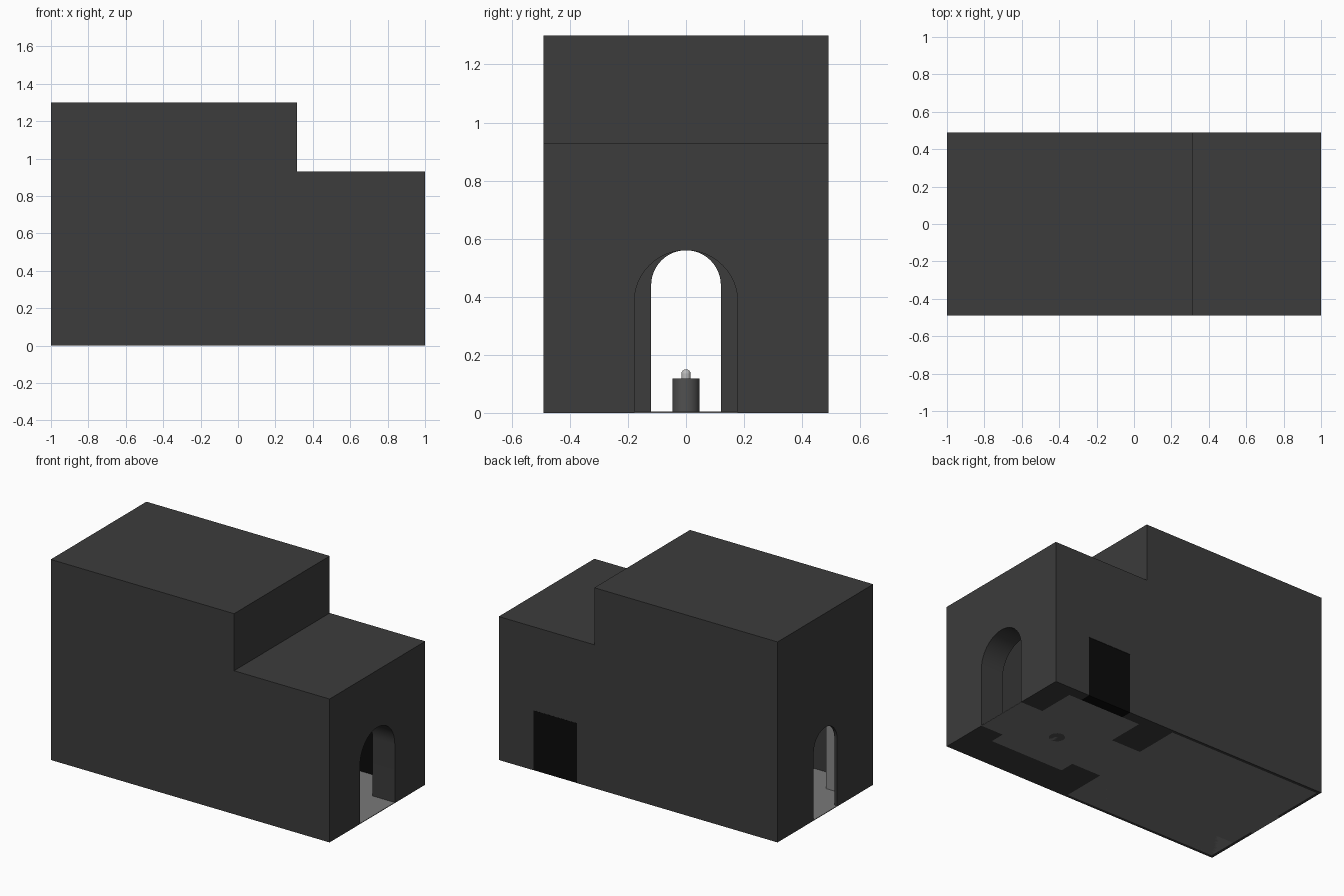
import bpy, bmesh, math
from mathutils import Vector

if "Cube" in bpy.data.objects:
    bpy.data.objects.remove(bpy.data.objects["Cube"])


def material(name, v):
    m = bpy.data.materials.new(name)
    m.diffuse_color = (v, v, v, 1)
    m.use_nodes = True
    m.node_tree.nodes["Principled BSDF"].inputs["Base Color"].default_value = m.diffuse_color
    return m


WALL = material("dark_wall", 0.045)
FLOOR = material("floor_grey", 0.19)
LIGHT = material("light_grey", 0.25)
BLACK = material("black", 0.003)
STONE = material("pedestal_grey", 0.08)
CAP = material("cap_grey", 0.5)


def prism(name, pts, axis, a, b, mat=None):
    """Extrude a 2D outline along an axis from a to b."""
    place = {"x": lambda p, t: (t, p[0], p[1]),
             "y": lambda p, t: (p[0], t, p[1]),
             "z": lambda p, t: (p[0], p[1], t)}[axis]
    off = Vector(place((0, 0), b - a))
    bm = bmesh.new()
    face = bm.faces.new([bm.verts.new(place(p, a)) for p in pts])
    ext = bmesh.ops.extrude_face_region(bm, geom=[face], use_keep_orig=True)
    verts = [g for g in ext["geom"] if isinstance(g, bmesh.types.BMVert)]
    bmesh.ops.translate(bm, vec=off, verts=verts)
    bmesh.ops.recalc_face_normals(bm, faces=bm.faces)
    me = bpy.data.meshes.new(name)
    bm.to_mesh(me)
    bm.free()
    ob = bpy.data.objects.new(name, me)
    bpy.context.collection.objects.link(ob)
    if mat:
        me.materials.append(mat)
    return ob


def box(name, x0, x1, y0, y1, z0, z1, mat=None):
    return prism(name, [(x0, y0), (x1, y0), (x1, y1), (x0, y1)], "z", z0, z1, mat)


def arch(name, half, top, x0, x1):
    """Round-topped opening running along x."""
    n = 24
    pts = [(half, -0.1)]
    pts += [(half * math.cos(math.pi * i / n),
             top - half + half * math.sin(math.pi * i / n)) for i in range(n + 1)]
    pts.append((-half, -0.1))
    return prism(name, pts, "x", x0, x1)


def smooth(ob):
    bpy.ops.object.select_all(action="DESELECT")
    ob.select_set(True)
    bpy.context.view_layer.objects.active = ob
    bpy.ops.object.shade_smooth_by_angle(angle=math.radians(30))


# stepped building shell
shell = prism("building_shell",
              [(-1, 0), (1, 0), (1, 0.93), (0.315, 0.93), (0.315, 1.3), (-1, 1.3)],
              "y", -0.49, 0.49, WALL)

# rooms, arched passages and back doorway
cutters = [
    box("hall_space", -0.98, 0.105, -0.47, 0.47, -0.1, 1.28),
    box("porch_space", 0.315, 0.84, -0.275, 0.42, -0.1, 0.86),
    arch("entry_arch", 0.178, 0.56, 0.8, 1.1),
    arch("inner_arch", 0.178, 0.56, 0.05, 0.36),
    arch("rear_arch", 0.12, 0.56, -1.1, -0.9),
    box("doorway", 0.44, 0.75, 0.38, 0.6, -0.1, 0.388),
]
bpy.context.view_layer.objects.active = shell
for c in cutters:
    mod = shell.modifiers.new(c.name, "BOOLEAN")
    mod.operation, mod.solver, mod.object = "DIFFERENCE", "EXACT", c
    bpy.ops.object.modifier_apply(modifier=mod.name)
    bpy.data.objects.remove(c)
smooth(shell)

# floor following the room plan
P = 0.178
plan = [(1, -P), (1, P), (0.84, P), (0.84, 0.42), (0.315, 0.42), (0.315, P),
        (0.105, P), (0.105, 0.47), (-0.98, 0.47), (-0.98, 0.12), (-1, 0.12),
        (-1, -0.12), (-0.98, -0.12), (-0.98, -0.47), (0.105, -0.47),
        (0.105, -P), (0.315, -P), (0.315, -0.275), (0.84, -0.275), (0.84, -P)]
prism("floor", plan, "z", 0, 0.004, FLOOR)

# double back door
for side, x0, x1 in (("left", 0.44, 0.595), ("right", 0.595, 0.75)):
    box("back_door_" + side, x0, x1, 0.42, 0.489, 0, 0.387, BLACK)

# corner closet in the hall
box("corner_closet", -0.98, -0.81, -0.47, -0.28, 0, 0.6, LIGHT)


def cylinder(name, x, y, r, z0, z1, mat):
    bpy.ops.mesh.primitive_cylinder_add(vertices=32, radius=r, depth=z1 - z0,
                                        location=(x, y, (z0 + z1) / 2))
    ob = bpy.context.object
    ob.name = name
    ob.data.materials.append(mat)
    smooth(ob)
    return ob


# round column in the hall corner
cylinder("corner_column", 0.005, -0.37, 0.098, 0, 0.4, LIGHT)

# pedestal with small domed cap
cylinder("pedestal", 0.58, 0, 0.047, 0, 0.118, STONE)
cylinder("cap_stem", 0.58, 0, 0.016, 0.118, 0.134, CAP)
bpy.ops.mesh.primitive_uv_sphere_add(segments=24, ring_count=12, radius=0.016,
                                     location=(0.58, 0, 0.134))
dome = bpy.context.object
dome.name = "cap_dome"
dome.data.materials.append(CAP)
smooth(dome)
